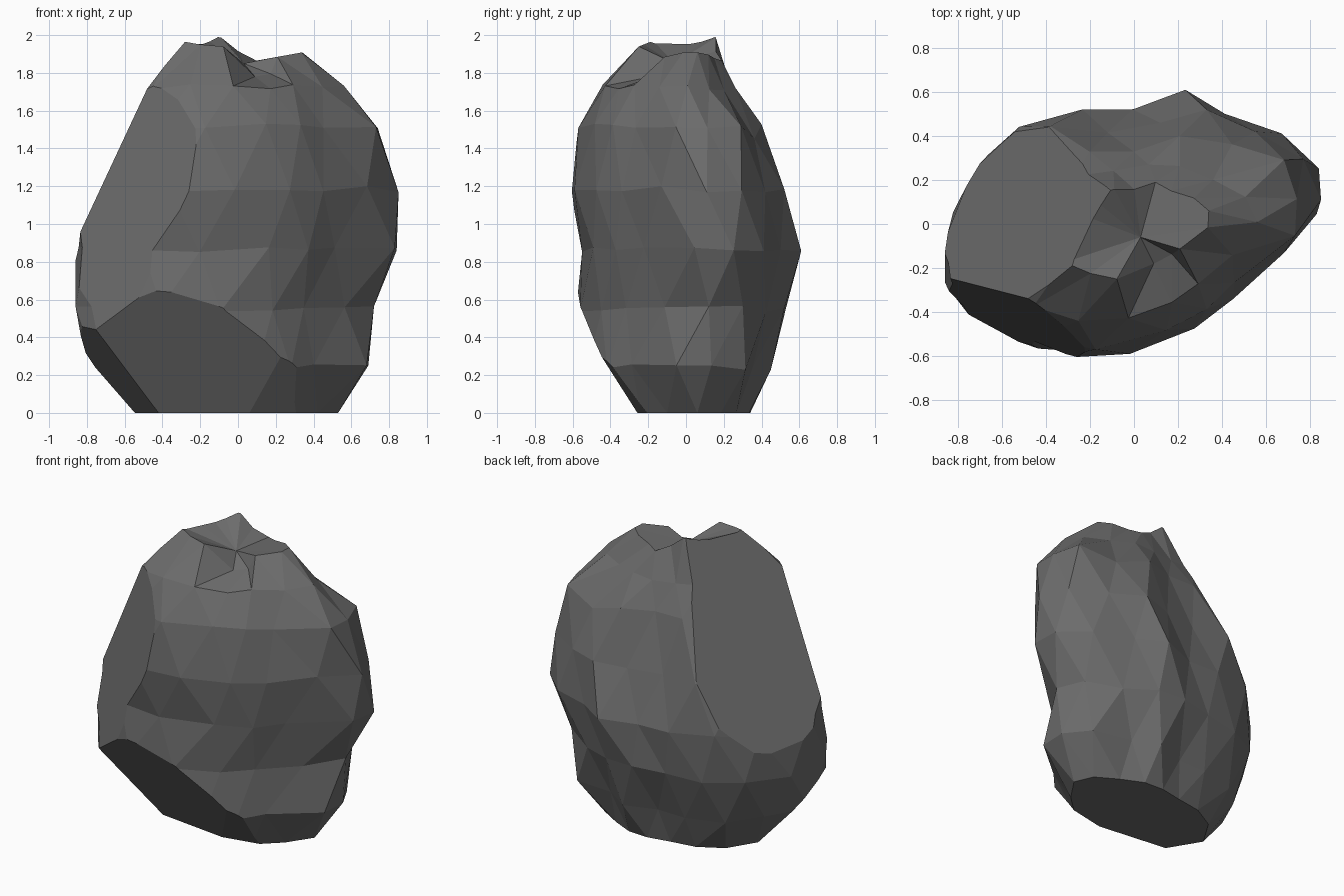
import bpy, bmesh, random
from mathutils import Vector

random.seed(4)
cube = bpy.data.objects.get("Cube")
if cube:
    bpy.data.objects.remove(cube, do_unlink=True)

# Widest outline of the boulder, seen from above
OUTLINE = [(-.86, -.1), (-.8, -.4), (-.5, -.54), (-.2, -.61), (.17, -.5), (.38, -.38),
           (.52, -.23), (.84, .04), (.85, .25), (.68, .41), (.42, .5), (.24, .61),
           (0, .52), (-.23, .52), (-.52, .44), (-.72, .25)]

# Height, then the x range and y range of each layer
LAYERS = [(0, -.57, .53, -.42, .34), (.24, -.8, .69, -.62, .45),
          (.55, -.86, .72, -.58, .53), (.86, -.86, .84, -.6, .61),
          (1.18, -.84, .85, -.61, .53), (1.52, -.75, .74, -.57, .4),
          (1.72, -.58, .56, -.44, .27), (1.86, -.34, .34, -.25, .19)]

# Local bumps and hollows: centre, reach and push
DENTS = [((-.2, -.6, .86), .12, (0, .05, 0)),       # chip on the front
         ((.59, .24, 1.52), .08, (.09, .05, 0)),    # shoulder
         ((.36, .31, 1.52), .08, (.08, .05, -.05)),  # shelf behind it
         ((.55, .28, .24), .08, (.05, .04, 0)),     # foot
         ((0, .5, 1.18), .17, (0, -.07, 0)),        # hollow back
         ((.11, -.17, 1.87), .08, (.02, .03, -.08))]  # open end of the saddle

# Broken flat sides: a point on each and its outward direction
FLATS = [((0, 0, 2.33), (-1.91, .9, 1)),            # upper right
         ((0, -1.026, 0), (-.697, -1, .205)),       # front right
         ((0, -.25, 0), (-.12, -1, -.57)),          # undercut front
         ((-.5, -.24, .1), (-.121, -.073, -.126)),  # lower right corner
         ((0, -.27, 0), (.028, -.134, -.101))]      # lower left corner


def fit(values, low, high):
    """Stretch values so that they span low to high."""
    a, b = min(values), max(values)
    return [low + (v - a) / (b - a) * (high - low) for v in values]


def layer_points(staggered, z, x0, x1, y0, y1):
    """Outline points of one layer, turned by half a step if staggered."""
    pts = [Vector(p) for p in OUTLINE]
    if staggered:
        pts = [(p + pts[(i + 1) % len(pts)]) / 2 for i, p in enumerate(pts)]
    xs = fit([p.x for p in pts], x0, x1)
    ys = fit([p.y for p in pts], y0, y1)
    return [Vector((x, y, z)) for x, y in zip(xs, ys)]


def slice_flat(bm, point, normal):
    """Cut the stone along a plane and close the cut with a flat face."""
    geom = bm.verts[:] + bm.edges[:] + bm.faces[:]
    cut = bmesh.ops.bisect_plane(bm, geom=geom, plane_co=point, plane_no=normal,
                                 clear_outer=True)["geom_cut"]
    edges = [e for e in cut if isinstance(e, bmesh.types.BMEdge)]
    bmesh.ops.holes_fill(bm, edges=edges, sides=0)


bm = bmesh.new()
rings = []
for k, layer in enumerate(LAYERS):
    ring = []
    for p in layer_points(k % 2 == 0, *layer):
        if k == len(LAYERS) - 1:
            # Two crests with a saddle between them
            d = p.x - .07
            crest = .14 + min(0, p.y + .1) * .4
            p.z += min(crest, -d * .8) if d < 0 else d * .18
        elif k:
            p.z += random.uniform(-.02, .02)
        ring.append(bm.verts.new(p))
    rings.append(ring)

# Triangulated sides
count = len(OUTLINE)
for k in range(len(rings) - 1):
    low, high = rings[k], rings[k + 1]
    for i in range(count):
        j = (i + 1) % count
        if k % 2:
            bm.faces.new((low[i], low[j], high[i]))
            bm.faces.new((low[j], high[j], high[i]))
        else:
            bm.faces.new((low[i], high[j], high[i]))
            bm.faces.new((low[i], low[j], high[j]))

# Base and dented top
bm.faces.new(rings[0][::-1])
dent = bm.verts.new((.03, -.06, 1.85))
for i in range(count):
    bm.faces.new((rings[-1][i], rings[-1][(i + 1) % count], dent))

for centre, reach, push in DENTS:
    for v in bm.verts:
        if (v.co - Vector(centre)).length < reach:
            v.co += Vector(push)

for point, normal in FLATS:
    slice_flat(bm, point, normal)
bmesh.ops.recalc_face_normals(bm, faces=bm.faces[:])

mesh = bpy.data.meshes.new("boulder")
bm.to_mesh(mesh)
bm.free()
boulder = bpy.data.objects.new("boulder", mesh)
bpy.context.collection.objects.link(boulder)

# Plain grey stone
stone = bpy.data.materials.new("grey_stone")
stone.use_nodes = True
grey = (.15, .15, .15, 1)
stone.diffuse_color = grey
stone.node_tree.nodes["Principled BSDF"].inputs["Base Color"].default_value = grey
mesh.materials.append(stone)
